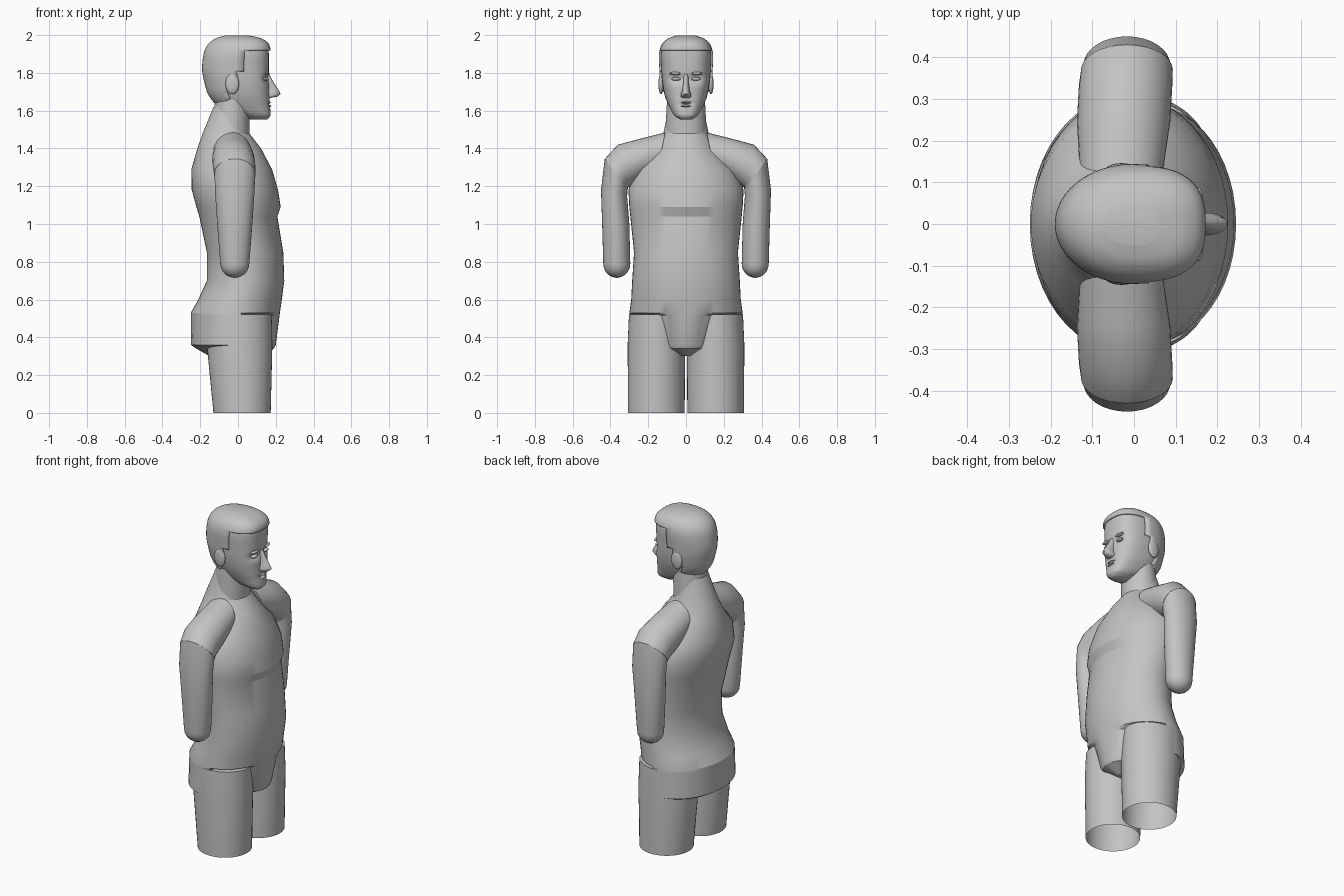
import bpy, bmesh, math
from mathutils import Vector

cube = bpy.data.objects.get("Cube")
if cube:
    bpy.data.objects.remove(cube, do_unlink=True)

grey = bpy.data.materials.new("plain_grey")
grey.use_nodes = True
grey.diffuse_color = (0.55, 0.55, 0.55, 1)
grey.node_tree.nodes["Principled BSDF"].inputs["Base Color"].default_value = grey.diffuse_color


def finish(name, bm, angle=35):
    bmesh.ops.recalc_face_normals(bm, faces=bm.faces)
    mesh = bpy.data.meshes.new(name)
    bm.to_mesh(mesh)
    bm.free()
    mesh.materials.append(grey)
    ob = bpy.data.objects.new(name, mesh)
    bpy.context.collection.objects.link(ob)
    bpy.ops.object.select_all(action='DESELECT')
    ob.select_set(True)
    bpy.context.view_layer.objects.active = ob
    bpy.ops.object.shade_smooth_by_angle(angle=math.radians(angle))
    return ob


def skin(rings, caps=(True, True)):
    """Bridge a list of equal rings into a surface."""
    bm = bmesh.new()
    loops = [[bm.verts.new(p) for p in ring] for ring in rings]
    n = len(loops[0])
    for a, b in zip(loops, loops[1:]):
        for i in range(n):
            j = (i + 1) % n
            bm.faces.new((a[i], a[j], b[j], b[i]))
    for loop, cap in zip((loops[0], loops[-1]), caps):
        if cap:
            bm.faces.new(loop)
    return bm


def power(v, e):
    return math.copysign(abs(v) ** e, v)


def oval(z, back, front, half, yc=0, n=48, square=2, grow=0):
    """Level ring; the +x half can be squarer than an ellipse."""
    xc, a, b = (back + front) / 2, (front - back) / 2 + grow, half + grow
    pts = []
    for i in range(n):
        c, s = math.cos(math.tau * i / n), math.sin(math.tau * i / n)
        e = 2 / square if c > 0 else 1
        pts.append(Vector((xc + a * power(c, e), yc + b * power(s, e), z)))
    return pts


def smooth_rows(rows, steps):
    """Catmull-Rom subdivision of profile rows."""
    out = []
    for k in range(len(rows) - 1):
        p = [Vector(rows[min(max(k + d, 0), len(rows) - 1)]) for d in (-1, 0, 1, 2)]
        for s in range(steps):
            t = s / steps
            out.append(p[1] + (p[2] - p[0]) * t / 2
                       + (p[0] * 2 - p[1] * 5 + p[2] * 4 - p[3]) * t * t / 2
                       + (p[1] * 3 - p[0] - p[2] * 3 + p[3]) * t ** 3 / 2)
    return out + [Vector(rows[-1])]


# Torso: height, back x, front x, half width
torso_rows = [
    (0.30, -.15, .12, .05), (0.34, -.22, .19, .27), (0.36, -.25, .20, .305),
    (0.515, -.25, .22, .30), (0.53, -.25, .222, .30), (0.60, -.21, .232, .29),
    (0.70, -.165, .245, .285), (0.85, -.165, .24, .275), (1.04, -.205, .208, .295),
    (1.09, -.22, .226, .30), (1.18, -.245, .212, .305), (1.29, -.247, .18, .265),
    (1.40, -.215, .122, .165), (1.48, -.187, .06, .12), (1.62, -.13, .04, .09)]
bm = skin([oval(*r) for r in torso_rows])
# Narrow the front below the hips so the thighs show beside it
for v in bm.verts:
    if v.co.x > 0.02 and v.co.z < 0.52:
        v.co.y *= 0.55 + 0.2 * max(0, v.co.z - 0.36) / 0.16
finish("torso", bm, 25)

# Neck
finish("neck", skin([oval(1.44, -.14, .06, .11), oval(1.52, -.14, .06, .108),
                     oval(1.66, -.12, .065, .10)]))

for side, s in (("left", 1), ("right", -1)):
    # Thigh, open at the bottom
    finish(side + "_thigh", skin([oval(z, b, f, w, s * .157) for z, b, f, w in (
        (0, -.13, .173, .15), (.36, -.165, .182, .152), (.52, -.17, .178, .145))],
        (False, True)))

    # Arm: outer y, z, inner y, z, centre x, half depth
    def arm_ring(oy, oz, iy, iz, xc, a, n=32):
        out, inn = Vector((xc, s * oy, oz)), Vector((xc, s * iy, iz))
        mid, half = (out + inn) / 2, (out - inn) / 2
        return [mid + half * math.cos(math.tau * i / n)
                + Vector((a * math.sin(math.tau * i / n), 0, 0)) for i in range(n)]

    sleeve = [(.11, 1.485, .15, 1.28, -.03, .10), (.24, 1.452, .25, 1.23, -.025, .112),
              (.36, 1.42, .31, 1.19, -.02, .112), (.43, 1.345, .31, 1.18, -.017, .11)]
    forearm = [(.43, 1.345, .308, 1.19, -.017, .108), (.45, 1.18, .312, 1.15, -.017, .104),
               (.444, 1.0, .30, 1.0, -.017, .093), (.438, .79, .295, .79, -.017, .077)]
    # Rounded stump
    for k in range(1, 6):
        t = math.radians(17 * k)
        w = .0715 * math.cos(t)
        z = .79 - .075 * math.sin(t)
        forearm.append((.3665 + w, z, .3665 - w, z, -.017, .077 * math.cos(t)))
    finish(side + "_sleeve", skin([arm_ring(*r) for r in sleeve]))
    finish(side + "_arm", skin([arm_ring(*r) for r in forearm]))

    # Ear and eye
    for part, loc, size in (("ear", (-.03, .132, 1.742), (.036, .014, .055)),
                            ("eye", (.148, .053, 1.768), (.015, .024, .009)),
                            ("brow", (.152, .055, 1.797), (.014, .034, .008))):
        bm = bmesh.new()
        bmesh.ops.create_uvsphere(bm, u_segments=20, v_segments=12, radius=1)
        for v in bm.verts:
            v.co = Vector((v.co.x * size[0] + loc[0], v.co.y * size[1] + s * loc[1],
                           v.co.z * size[2] + loc[2]))
        finish(side + "_" + part, bm, 60)

# Head: height, back x, front x, half width
head_rows = [
    (1.553, .06, .155, .03), (1.575, .01, .172, .062), (1.62, -.09, .17, .088),
    (1.68, -.145, .166, .112), (1.75, -.168, .165, .126), (1.82, -.18, .163, .131),
    (1.90, -.172, .163, .133), (1.95, -.15, .155, .118), (1.982, -.11, .115, .085),
    (1.998, -.06, .05, .04)]
rows = smooth_rows(head_rows, 6)
bm = skin([oval(*r, square=2.7) for r in rows[:-3]])
# Sink the eye sockets, press a line between the lips
for v in bm.verts:
    x, y, z = v.co
    if x > 0.08:
        socket = math.exp(-((abs(y) - .052) / .035) ** 2 - ((z - 1.768) / .022) ** 2)
        lips = math.exp(-(y / .04) ** 2 - ((z - 1.635) / .012) ** 2)
        v.co.x -= .02 * socket + .008 * lips
finish("head", bm, 50)

# Hair shell with the face opening removed
bm = skin([oval(*r, square=2.7, grow=.01) for r in rows], (False, True))


def is_face(p):
    if p.z > 1.915:
        return False
    edge = .045 if p.z > 1.85 else (.012 if p.z > 1.76 else -.05)
    return p.z < 1.63 or p.x > edge


bmesh.ops.delete(bm, geom=[f for f in bm.faces if is_face(f.calc_center_median())],
                 context='FACES')
hair = finish("hair", bm, 45)
shell = hair.modifiers.new("thickness", 'SOLIDIFY')
shell.thickness = 0.012
shell.offset = -1

# Nose
finish("nose", skin([oval(z, .12, f, w, n=20) for z, f, w in (
    (1.668, .175, .022), (1.674, .208, .028), (1.688, .225, .027), (1.705, .218, .02),
    (1.75, .188, .014), (1.795, .165, .013))]), 60)

# Lips
for name, z, f in (("upper_lip", 1.643, .175), ("lower_lip", 1.624, .177)):
    finish(name, skin([oval(z + d, .12, f - g, w, n=20) for d, g, w in (
        (-.009, .012, .02), (0, 0, .036), (.009, .012, .024))]), 60)
